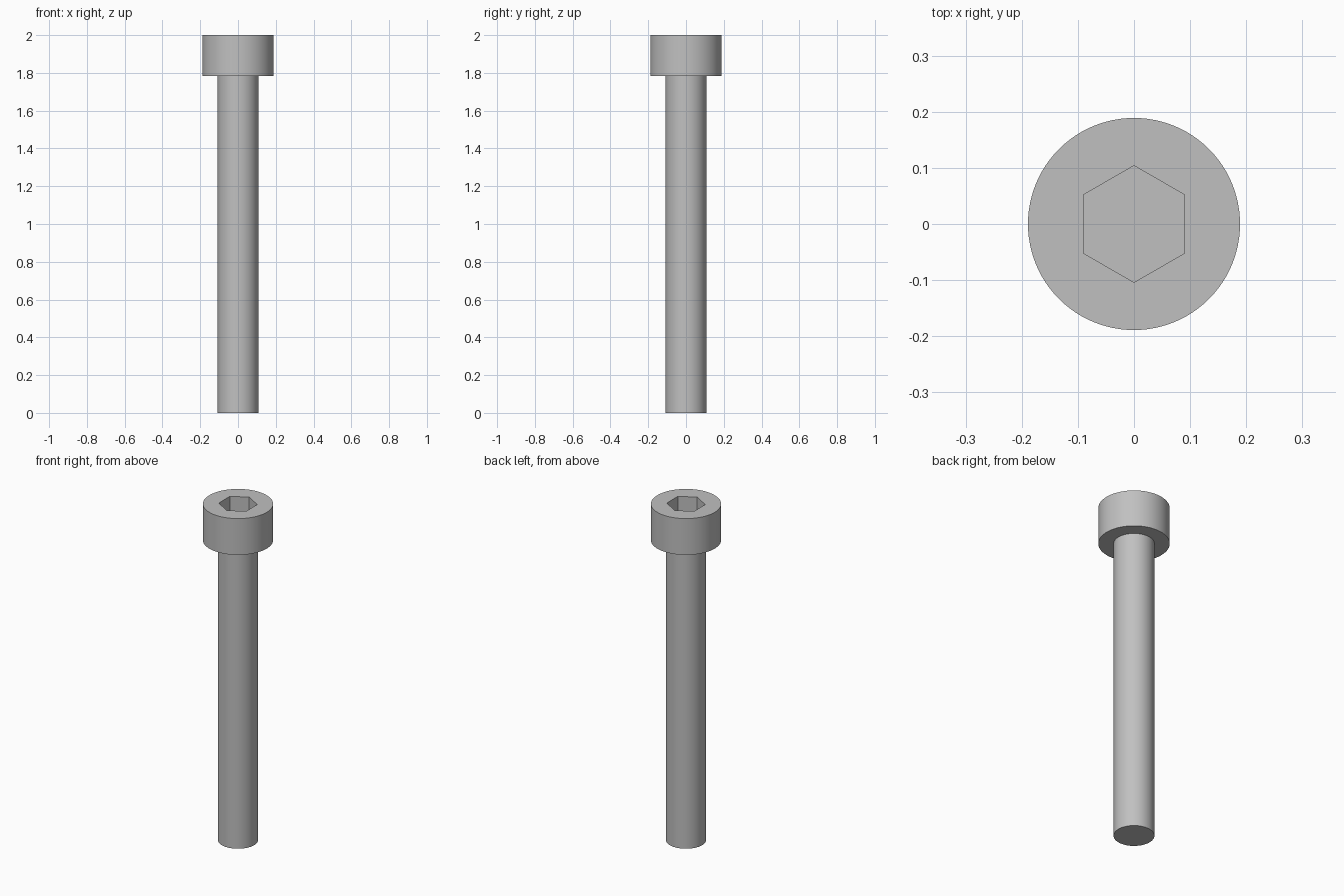
import bpy
import bmesh
from math import cos, sin, pi, radians

default_cube = bpy.data.objects.get("Cube")
if default_cube:
    bpy.data.objects.remove(default_cube, do_unlink=True)

# Main dimensions
HEAD_RADIUS, SHANK_RADIUS, SOCKET_RADIUS = 0.189, 0.108, 0.104
TOP, HEAD_BASE, SOCKET_FLOOR = 2.0, 1.784, 1.89
SIDES = 96

steel = bpy.data.materials.new("steel grey")
steel.use_nodes = True
grey = (0.53, 0.53, 0.53, 1)
steel.diffuse_color = grey
steel.node_tree.nodes["Principled BSDF"].inputs["Base Color"].default_value = grey


def ring(bm, radius, z, sides=SIDES):
    """Closed loop of edges, with its first corner towards +y."""
    turns = [pi / 2 + 2 * pi * i / sides for i in range(sides)]
    verts = [bm.verts.new((radius * cos(a), radius * sin(a), z)) for a in turns]
    return [bm.edges.new((v, verts[(i + 1) % sides])) for i, v in enumerate(verts)]


def wall(bm, lower, upper):
    bmesh.ops.bridge_loops(bm, edges=lower + upper)


def annulus(bm, outer, inner):
    bmesh.ops.triangle_fill(bm, edges=outer + inner, use_beauty=True)


def cap(bm, edges):
    bm.faces.new([e.verts[0] for e in edges])


def finish(name, bm):
    bmesh.ops.recalc_face_normals(bm, faces=bm.faces)
    mesh = bpy.data.meshes.new(name)
    bm.to_mesh(mesh)
    bm.free()
    mesh.materials.append(steel)
    obj = bpy.data.objects.new(name, mesh)
    bpy.context.collection.objects.link(obj)
    bpy.ops.object.select_all(action="DESELECT")
    obj.select_set(True)
    bpy.context.view_layer.objects.active = obj
    bpy.ops.object.shade_smooth_by_angle(angle=radians(30))
    return obj


# Cylindrical head with a hexagonal socket sunk into its top
bm = bmesh.new()
head_bottom = ring(bm, HEAD_RADIUS, HEAD_BASE)
head_top = ring(bm, HEAD_RADIUS, TOP)
socket_rim = ring(bm, SOCKET_RADIUS, TOP, 6)
socket_floor = ring(bm, SOCKET_RADIUS, SOCKET_FLOOR, 6)
wall(bm, head_bottom, head_top)
wall(bm, socket_floor, socket_rim)
annulus(bm, head_top, socket_rim)
cap(bm, socket_floor)
cap(bm, head_bottom)
finish("socket_head", bm)

# Plain round shank
bm = bmesh.new()
shank_bottom = ring(bm, SHANK_RADIUS, 0)
shank_top = ring(bm, SHANK_RADIUS, HEAD_BASE)
wall(bm, shank_bottom, shank_top)
cap(bm, shank_bottom)
cap(bm, shank_top)
finish("shank", bm)
